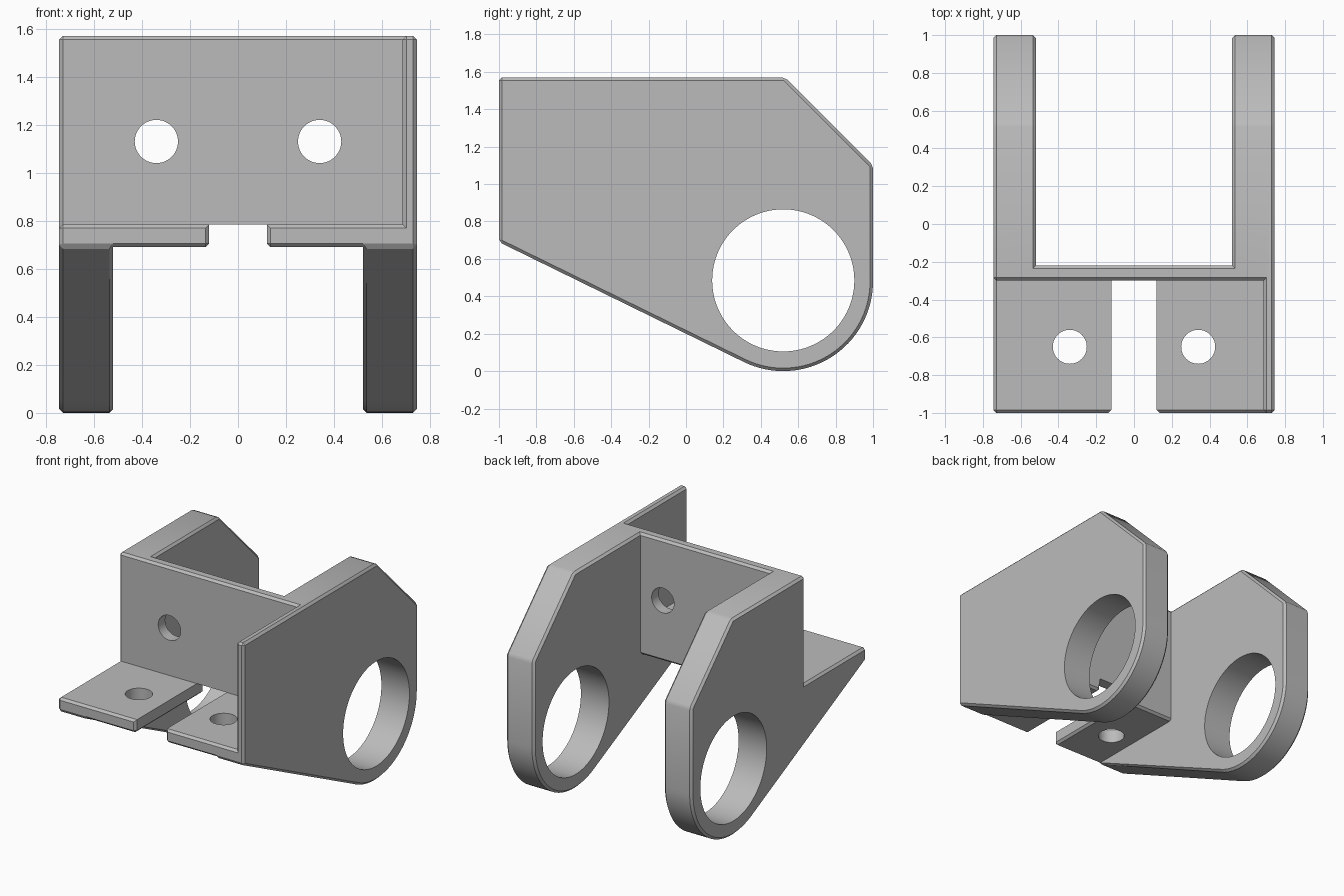
import bpy, bmesh
from math import sin, cos, pi, radians, atan2, asin, hypot

cube = bpy.data.objects.get("Cube")
if cube:
    bpy.data.objects.remove(cube, do_unlink=True)

HALF_WIDTH, INNER = 0.745, 0.52        # outer and inner faces of the arms
TOP, SHELF_TOP, SHELF_LOW = 1.57, 0.785, 0.69
WALL_FRONT, WALL_BACK = -0.3, -0.22
BORE_Y, BORE_Z, ARM_R = 0.52, 0.48, 0.48
CHAMFER = 0.016


def prism(name, profile, x0, x1):
    """Extrude a (y, z) outline along x."""
    bm = bmesh.new()
    face = bm.faces.new([bm.verts.new((x0, y, z)) for y, z in profile])
    extruded = bmesh.ops.extrude_face_region(bm, geom=[face])["geom"]
    bmesh.ops.translate(bm, vec=(x1 - x0, 0, 0),
                        verts=[g for g in extruded if isinstance(g, bmesh.types.BMVert)])
    bmesh.ops.recalc_face_normals(bm, faces=bm.faces)
    mesh = bpy.data.meshes.new(name)
    bm.to_mesh(mesh)
    bm.free()
    obj = bpy.data.objects.new(name, mesh)
    bpy.context.collection.objects.link(obj)
    return obj


def block(name, x0, x1, y0, y1, z0, z1):
    return prism(name, [(y0, z0), (y1, z0), (y1, z1), (y0, z1)], x0, x1)


def drill(name, radius, depth, location, rotation, sides=48):
    bpy.ops.mesh.primitive_cylinder_add(vertices=sides, radius=radius, depth=depth,
                                        location=location, rotation=rotation)
    bpy.context.object.name = name
    return bpy.context.object


def cut(target, cutter):
    mod = target.modifiers.new("cut", "BOOLEAN")
    mod.operation, mod.solver, mod.object = "DIFFERENCE", "EXACT", cutter
    bpy.context.view_layer.objects.active = target
    bpy.ops.object.modifier_apply(modifier=mod.name)
    bpy.data.objects.remove(cutter, do_unlink=True)


# Side outline: sloping underside tangent to the round end, clipped rear top corner
dy, dz = BORE_Y + 1, BORE_Z - SHELF_LOW
start = atan2(dz, dy) - asin(ARM_R / hypot(dy, dz)) - pi / 2
outline = [(-1, SHELF_LOW)]
for i in range(33):
    a = start * (1 - i / 32)
    outline.append((BORE_Y + ARM_R * cos(a), BORE_Z + ARM_R * sin(a)))
outline += [(1, 1.1), (0.53, TOP), (-1, TOP)]
bracket = prism("bracket", outline, -HALF_WIDTH, HALF_WIDTH)

# Space between the arms, behind the wall and below the shelf
gap = [(-2, -1), (2, -1), (2, 3), (WALL_BACK, 3), (WALL_BACK, SHELF_LOW), (-2, SHELF_LOW)]
cut(bracket, prism("gap_cutter", gap, -INNER, INNER))
# Open front above the shelf, leaving a thin web on one side
cut(bracket, block("front_cutter", -2, 0.685, -2, WALL_FRONT, SHELF_TOP, 3))
# Slot through the shelf
cut(bracket, block("slot_cutter", -0.12, 0.12, -2, 0, 0.2, SHELF_TOP))

# Chamfer the outside edges, except around the top of the slot
bm = bmesh.new()
bm.from_mesh(bracket.data)
bmesh.ops.remove_doubles(bm, verts=bm.verts, dist=0.0005)
bmesh.ops.dissolve_limit(bm, angle_limit=radians(1), verts=bm.verts, edges=bm.edges)


def is_slot_edge(edge):
    return all(abs(v.co.z - SHELF_TOP) < 0.002 and abs(v.co.x) < 0.13 for v in edge.verts)


sharp = [e for e in bm.edges if e.is_manifold
         and e.calc_face_angle_signed() > 0.5 and not is_slot_edge(e)]
bmesh.ops.bevel(bm, geom=sharp, offset=CHAMFER, offset_type="OFFSET", segments=1,
                affect="EDGES", clamp_overlap=False)
bmesh.ops.recalc_face_normals(bm, faces=bm.faces)
bm.to_mesh(bracket.data)
bm.free()

# Bores through the arms, bolt holes through the wall and shelf
cut(bracket, drill("bore_cutter", 0.38, 3, (0, BORE_Y, 0.485), (0, pi / 2, 0), 96))
for x in (-0.34, 0.34):
    cut(bracket, drill("wall_hole_cutter", 0.09, 0.4, (x, -0.26, 1.13), (pi / 2, 0, 0)))
    cut(bracket, drill("shelf_hole_cutter", 0.09, 0.4, (x, -0.65, 0.74), (0, 0, 0)))

# Plain grey finish
grey = bpy.data.materials.new("plain_grey")
grey.use_nodes = True
colour = (0.5, 0.5, 0.5, 1)
grey.diffuse_color = colour
grey.node_tree.nodes["Principled BSDF"].inputs["Base Color"].default_value = colour
bracket.data.materials.clear()
bracket.data.materials.append(grey)

bpy.ops.object.select_all(action="DESELECT")
bracket.select_set(True)
bpy.context.view_layer.objects.active = bracket
bpy.ops.object.shade_smooth_by_angle(angle=radians(25))
